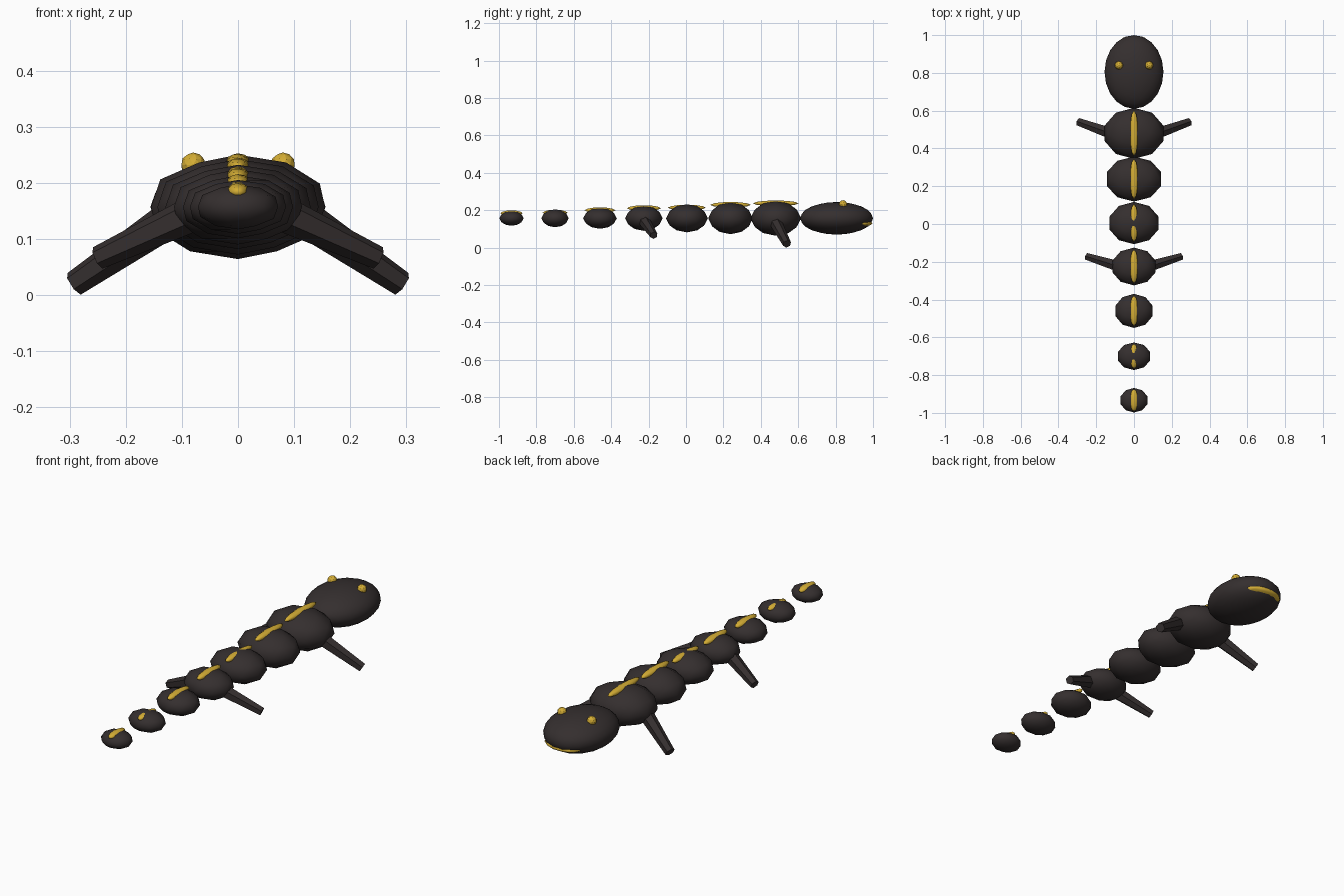
import bpy
import bmesh
import math
from mathutils import Matrix, Vector

default = bpy.data.objects.get("Cube")
if default:
    bpy.data.objects.remove(default, do_unlink=True)


def make_material(name, color):
    mat = bpy.data.materials.new(name)
    mat.use_nodes = True
    mat.diffuse_color = color
    mat.node_tree.nodes["Principled BSDF"].inputs["Base Color"].default_value = color
    return mat


SKIN = make_material("dark skin", (0.035, 0.028, 0.028, 1))
YELLOW = make_material("golden yellow", (0.66, 0.42, 0.035, 1))
MID_Z = 0.157


def add_object(name, bm, mat, smooth=True):
    mesh = bpy.data.meshes.new(name)
    bm.to_mesh(mesh)
    bm.free()
    mesh.materials.append(mat)
    for face in mesh.polygons:
        face.use_smooth = smooth
    obj = bpy.data.objects.new(name, mesh)
    bpy.context.collection.objects.link(obj)
    return obj


def ellipsoid(name, center, radii, mat, detail=2, smooth=True):
    bm = bmesh.new()
    bmesh.ops.create_icosphere(bm, subdivisions=detail, radius=1)
    bmesh.ops.scale(bm, vec=radii, verts=bm.verts)
    bmesh.ops.translate(bm, vec=center, verts=bm.verts)
    return add_object(name, bm, mat, smooth)


def limb(name, start, end, r_start, r_end):
    start, end = Vector(start), Vector(end)
    axis = end - start
    bm = bmesh.new()
    bmesh.ops.create_cone(bm, cap_ends=True, segments=6, radius1=r_start,
                          radius2=r_end, depth=axis.length)
    turn = axis.to_track_quat("Z", "Y").to_matrix().to_4x4()
    bmesh.ops.transform(bm, verts=bm.verts,
                        matrix=Matrix.Translation((start + end) / 2) @ turn)
    return add_object(name, bm, SKIN, smooth=False)


# Body and tail: y centre, half width, half length, half height, stripe sink
segments = [
    (0.48, 0.163, 0.135, 0.093, 0.013),
    (0.238, 0.151, 0.119, 0.085, 0.013),
    (0.005, 0.136, 0.112, 0.075, 0.018),
    (-0.225, 0.12, 0.1, 0.067, 0.013),
    (-0.46, 0.103, 0.09, 0.056, 0.013),
    (-0.70, 0.09, 0.073, 0.048, 0.018),
    (-0.933, 0.075, 0.065, 0.04, 0.013),
]
for i, (y, rx, ry, rz, sink) in enumerate(segments, 1):
    ellipsoid(f"body_segment_{i}", (0, y, MID_Z), (rx, ry, rz), SKIN)
    # Thin raised stripe along the back
    ellipsoid(f"back_stripe_{i}", (0, y, MID_Z + rz - sink),
              (0.022, ry * 0.91, 0.0155), YELLOW)

# Head and mouth
ellipsoid("head", (0, 0.805, MID_Z), (0.156, 0.195, 0.087), SKIN, detail=3)
ellipsoid("mouth", (0, 0.935, 0.131), (0.1, 0.063, 0.02), YELLOW)

# Eyes and legs on both sides
for side, s in (("left", 1), ("right", -1)):
    ellipsoid(f"{side}_eye", (s * 0.08, 0.84, 0.232), (0.022, 0.022, 0.022),
              YELLOW, smooth=False)
    limb(f"{side}_front_leg", (s * 0.11, 0.475, 0.143), (s * 0.292, 0.54, 0.02),
         0.034, 0.023)
    limb(f"{side}_rear_leg", (s * 0.08, -0.225, 0.145), (s * 0.25, -0.172, 0.066),
         0.032, 0.021)
